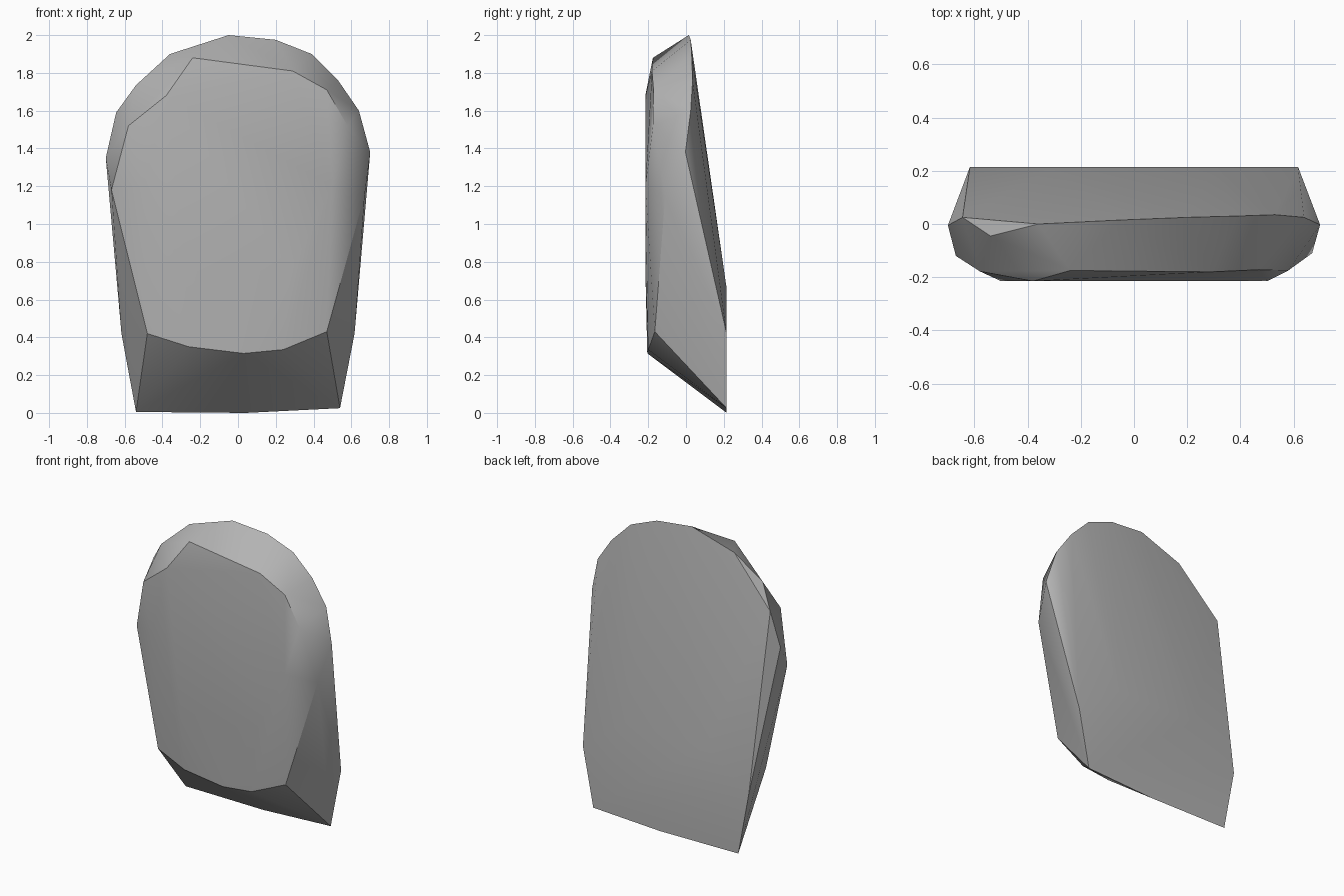
import bpy, bmesh, math

cube = bpy.data.objects.get("Cube")
if cube:
    bpy.data.objects.remove(cube, do_unlink=True)

# Weathered stone colour
stone = bpy.data.materials.new("stone grey")
stone.use_nodes = True
grey = (0.45, 0.45, 0.45, 1)
stone.diffuse_color = grey
stone.node_tree.nodes["Principled BSDF"].inputs["Base Color"].default_value = grey

# Rim of the front face
front_rim = [(-.58, -.178, 1.52), (-.38, -.215, 1.68), (-.24, -.175, 1.88),
             (.29, -.18, 1.81), (.47, -.172, 1.71), (.58, -.175, 1.52),
             (.67, -.11, 1.15), (.47, -.165, .43), (.24, -.2, .335),
             (.03, -.205, .315), (-.26, -.2, .35), (-.48, -.165, .42),
             (-.67, -.12, 1.18)]
# Widest outline around the crown
crown = [(-.7, -.005, 1.35), (-.645, .025, 1.59), (-.54, -.045, 1.735),
         (-.36, 0, 1.9), (-.05, .015, 2), (.2, .025, 1.975),
         (.39, .03, 1.9), (.53, .035, 1.76), (.64, .025, 1.6),
         (.7, -.003, 1.38)]
# Foot of the back
foot = [(.54, .215, .025), (.04, .215, 0), (-.54, .215, .005)]
points = front_rim + crown + foot
# Mirrored pairs: gentle bulge of the front and shoulders of the back
for s in (-1, 1):
    points += [(s * .5, -.215, 1.2), (s * .28, -.215, .75),
               (s * .617, .215, .42), (s * .3, .215, .66)]

# Wrap the points into one faceted slab
bm = bmesh.new()
for p in points:
    bm.verts.new(p)
hull = bmesh.ops.convex_hull(bm, input=bm.verts)
bmesh.ops.delete(bm, geom=[v for v in bm.verts if not v.link_faces], context="VERTS")
bmesh.ops.recalc_face_normals(bm, faces=bm.faces)
mesh = bpy.data.meshes.new("stone_slab")
bm.to_mesh(mesh)
bm.free()
mesh.materials.append(stone)
slab = bpy.data.objects.new("stone_slab", mesh)
bpy.context.collection.objects.link(slab)

# Soft faces with crisp chipped edges
bpy.ops.object.select_all(action="DESELECT")
slab.select_set(True)
bpy.context.view_layer.objects.active = slab
bpy.ops.object.shade_smooth_by_angle(angle=math.radians(32))
